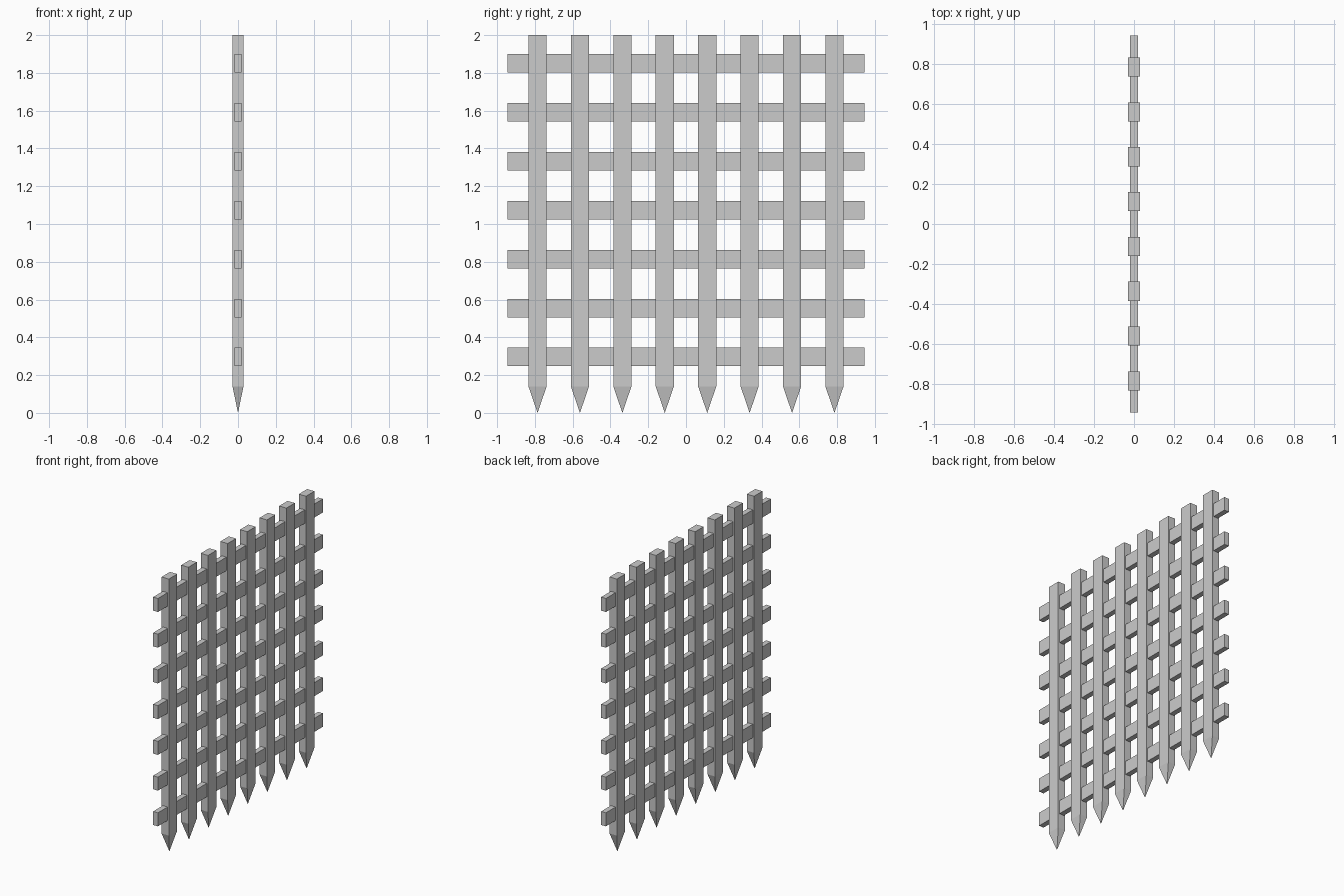
import bpy, bmesh

if "Cube" in bpy.data.objects:
    bpy.data.objects.remove(bpy.data.objects["Cube"])


def make_object(name, bm):
    bmesh.ops.recalc_face_normals(bm, faces=bm.faces)
    mesh = bpy.data.meshes.new(name)
    bm.to_mesh(mesh)
    bm.free()
    obj = bpy.data.objects.new(name, mesh)
    bpy.context.collection.objects.link(obj)


def horizontal_bar(name, z):
    bm = bmesh.new()
    bmesh.ops.create_cube(bm, size=1)
    bmesh.ops.scale(bm, vec=(0.038, 1.89, 0.098), verts=bm.verts)
    bmesh.ops.translate(bm, vec=(0, 0, z), verts=bm.verts)
    make_object(name, bm)


def spiked_bar(name, y):
    hx, hy, shoulder = 0.029, 0.048, 0.14
    corners = [(-hx, -hy), (hx, -hy), (hx, hy), (-hx, hy)]
    bm = bmesh.new()
    top = [bm.verts.new((cx, y + cy, 2.0)) for cx, cy in corners]
    low = [bm.verts.new((cx, y + cy, shoulder)) for cx, cy in corners]
    tip = bm.verts.new((0, y, 0))
    bm.faces.new(top)
    for i in range(4):
        j = (i + 1) % 4
        bm.faces.new((top[i], low[i], low[j], top[j]))
        bm.faces.new((low[i], tip, low[j]))
    make_object(name, bm)


# Upright bars with pointed lower ends
for i in range(8):
    spiked_bar(f"spiked_bar_{i + 1}", -0.786 + i * 1.572 / 7)

# Cross bars running through the uprights
for i in range(7):
    horizontal_bar(f"cross_bar_{i + 1}", 0.296 + i * 0.259)
